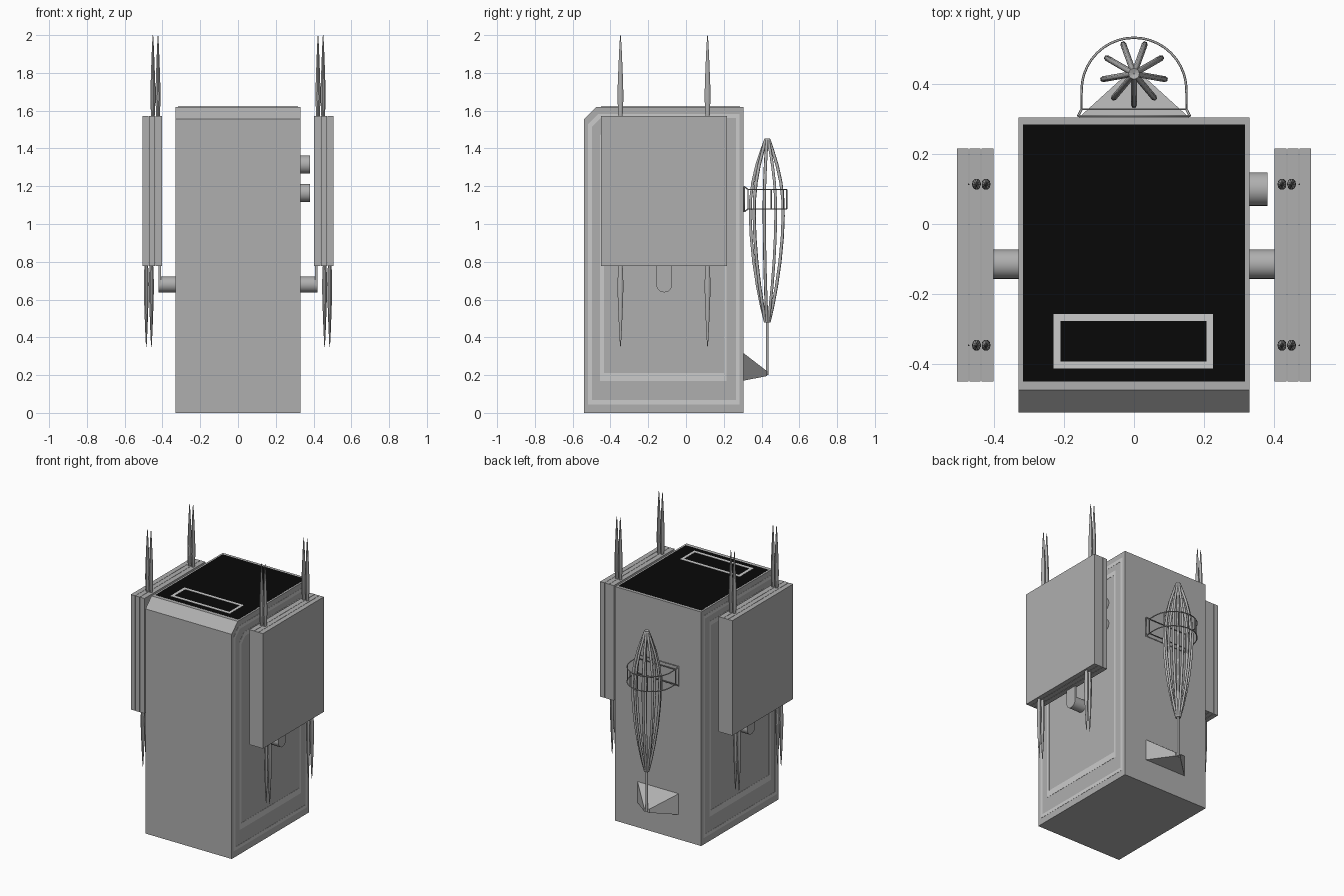
import bpy, bmesh, math

if "Cube" in bpy.data.objects:
    bpy.data.objects.remove(bpy.data.objects["Cube"])


def material(name, v):
    m = bpy.data.materials.new(name)
    m.diffuse_color = (v, v, v, 1)
    m.use_nodes = True
    m.node_tree.nodes["Principled BSDF"].inputs["Base Color"].default_value = m.diffuse_color
    return m


BLACK, GREY, LIGHT = material("black", 0.0025), material("mid_grey", 0.43), material("light_grey", 0.8)


def finish(name, bm, mat=GREY, smooth=False):
    bmesh.ops.recalc_face_normals(bm, faces=bm.faces)
    me = bpy.data.meshes.new(name)
    bm.to_mesh(me)
    bm.free()
    ob = bpy.data.objects.new(name, me)
    bpy.context.collection.objects.link(ob)
    me.materials.append(mat)
    if smooth:
        bpy.context.view_layer.objects.active = ob
        ob.select_set(True)
        bpy.ops.object.shade_smooth_by_angle(angle=math.radians(40))
        ob.select_set(False)
    return ob


def loft(name, loops, mat=GREY, smooth=False, closed=False):
    """Skin a series of equal-length point loops; cap the ends unless closed."""
    bm = bmesh.new()
    rows = [[bm.verts.new(p) for p in lp] for lp in loops]
    n = len(rows[0])
    pairs = list(zip(rows, rows[1:])) + ([(rows[-1], rows[0])] if closed else [])
    for a, b in pairs:
        for i in range(n):
            bm.faces.new((a[i], a[(i + 1) % n], b[(i + 1) % n], b[i]))
    if not closed:
        bm.faces.new(rows[0])
        bm.faces.new(rows[-1])
    return finish(name, bm, mat, smooth)


def rect(a, b, c, d, z):
    return [(a, c, z), (b, c, z), (b, d, z), (a, d, z)]


def box(name, x, y, z, mat=GREY):
    return loft(name, [rect(*x, *y, h) for h in z], mat)


def side_prism(name, pts, x0, x1):
    return loft(name, [[(x, y, z) for y, z in pts] for x in (x0, x1)])


def lathe(name, cx, cy, prof, n=10, sx=1.0, sy=1.0):
    return loft(name, [[(cx + sx * r * math.cos(k * math.tau / n), cy + sy * r * math.sin(k * math.tau / n), z)
                        for k in range(n)] for r, z in prof], smooth=True)


def x_pipe(name, x0, x1, y, z, r, n=24):
    c = [(y + r * math.cos(k * math.tau / n), z + r * math.sin(k * math.tau / n)) for k in range(n)]
    return loft(name, [[(x, a, b) for a, b in c] for x in (x0, x1)], smooth=True)


def wire(name, paths, r):
    cu = bpy.data.curves.new(name, 'CURVE')
    cu.dimensions = '3D'
    cu.bevel_depth, cu.bevel_resolution, cu.use_fill_caps = r, 1, True
    cu.materials.append(GREY)
    for pts, cyc in paths:
        s = cu.splines.new('POLY')
        s.points.add(len(pts) - 1)
        for p, q in zip(s.points, pts):
            p.co = (*q, 1)
        s.use_cyclic_u = cyc
    ob = bpy.data.objects.new(name, cu)
    bpy.context.collection.objects.link(ob)
    return ob


# body with chamfered front top edge
side_prism("body", [(-.54, 0), (.305, 0), (.305, 1.62), (-.475, 1.62), (-.54, 1.555)], -.33, .33)

# black top panel with light rectangular trim
box("top_panel", (-.317, .317), (-.45, .285), (1.615, 1.6212), BLACK)
o, i = (-.23, .226, -.413, -.258), (-.21, .208, -.393, -.278)
loft("top_trim", [rect(*o, 1.615), rect(*o, 1.6224), rect(*i, 1.6224), rect(*i, 1.615)], LIGHT, closed=True)


# side trims follow the body outline
def outline(y0, y1, z0, z1, c):
    return [(y0, z0), (y1, z0), (y1, z1), (y0 + c, z1), (y0, z1 - c)]


def side_trim(name, s, o, i):
    a, b = s * .325, s * .3312
    loops = [[(x, y, z) for y, z in p] for p, x in ((o, a), (o, b), (i, b), (i, a))]
    loft(name, loops, LIGHT, closed=True)


spike = [(.010, -.02), (.013, .02), (.0155, .09), (.0145, .16), (.011, .25), (.007, .34), (.003, .41), (.001, .425)]
for s, tag in ((-1, "left"), (1, "right")):
    side_trim(tag + "_outer_trim", s, outline(-.52, .282, .045, 1.583, .055), outline(-.498, .265, .068, 1.56, .045))
    side_trim(tag + "_inner_trim", s, outline(-.455, .215, .168, 1.52, .05), outline(-.433, .2, .21, 1.49, .04))
    # three-layer side slab
    for k, (a, b) in enumerate(((.402, .437), (.439, .471), (.473, .506))):
        box(f"{tag}_slab_layer_{k + 1}", sorted((s * a, s * b)), (-.45, .216), (.777, 1.573))
    # arm pipe and rounded hanger plate
    x_pipe(tag + "_arm", s * .32, s * .412, -.115, .68, .042)
    u = [(-.115 + .042 * math.cos(t), .68 + .042 * math.sin(t))
         for t in (math.pi * (1 + k / 12) for k in range(13))]
    side_prism(tag + "_hanger", u + [(-.073, .80), (-.157, .80)], s * .408, s * .42)
    # paired spikes above and below the slab
    for y in (-.347, .114):
        for dx in (-.0135, .0135):
            lathe(tag + "_upper_spike", s * .437 + dx, y, [(r, 1.575 + h) for r, h in spike], sx=.85, sy=1.05)
            lathe(tag + "_lower_spike", s * .472 + dx, y, [(r, .775 - h) for r, h in spike], sx=.85, sy=1.05)

# two knobs on the right side
for z in (1.315, 1.165):
    x_pipe("side_knob", .32, .382, .10, z, .048)

# whisk: nine bowed ribs on a shaft
CY = .43
prof = [(.008, 1.45), (.03, 1.39), (.056, 1.31), (.077, 1.22), (.088, 1.13), (.09, 1.04),
        (.085, .93), (.072, .80), (.052, .67), (.03, .56), (.01, .48)]
ribs = []
for k in range(9):
    t = -math.pi / 2 + k * math.tau / 9
    ribs.append(([(r * math.cos(t), CY + r * math.sin(t), z) for r, z in prof], False))
wire("whisk_ribs", ribs, .0085)
lathe("whisk_shaft", 0, CY, [(.008, .2), (.008, .49)])

# wedge foot holding the shaft
loft("whisk_foot", [[(-.163, .30, .17), (.163, .30, .17), (.163, .30, .32), (-.163, .30, .32)],
                    [(-.02, CY, .195), (.02, CY, .195), (.02, CY, .22), (-.02, CY, .22)]])

# wire cage around the whisk
arch = [(.15, .328)] + [(.15 * math.cos(k * math.pi / 20), .383 + .15 * math.sin(k * math.pi / 20))
                        for k in range(21)] + [(-.15, .328)]
cage = [([(x, y, z) for x, y in arch], True) for z in (1.08, 1.183)]
for j in (0, 4, 8, 11, 14, 18, 22):
    cage.append(([(*arch[j], 1.08), (*arch[j], 1.183)], False))
cage.append(([(-.16, .309, 1.065), (.16, .309, 1.065), (.16, .309, 1.198), (-.16, .309, 1.198)], True))
for sx in (-1, 1):
    for za, zb in ((1.065, 1.08), (1.198, 1.183)):
        cage.append(([(sx * .16, .309, za), (sx * .15, .328, zb)], False))
wire("whisk_cage", cage, .0035)
